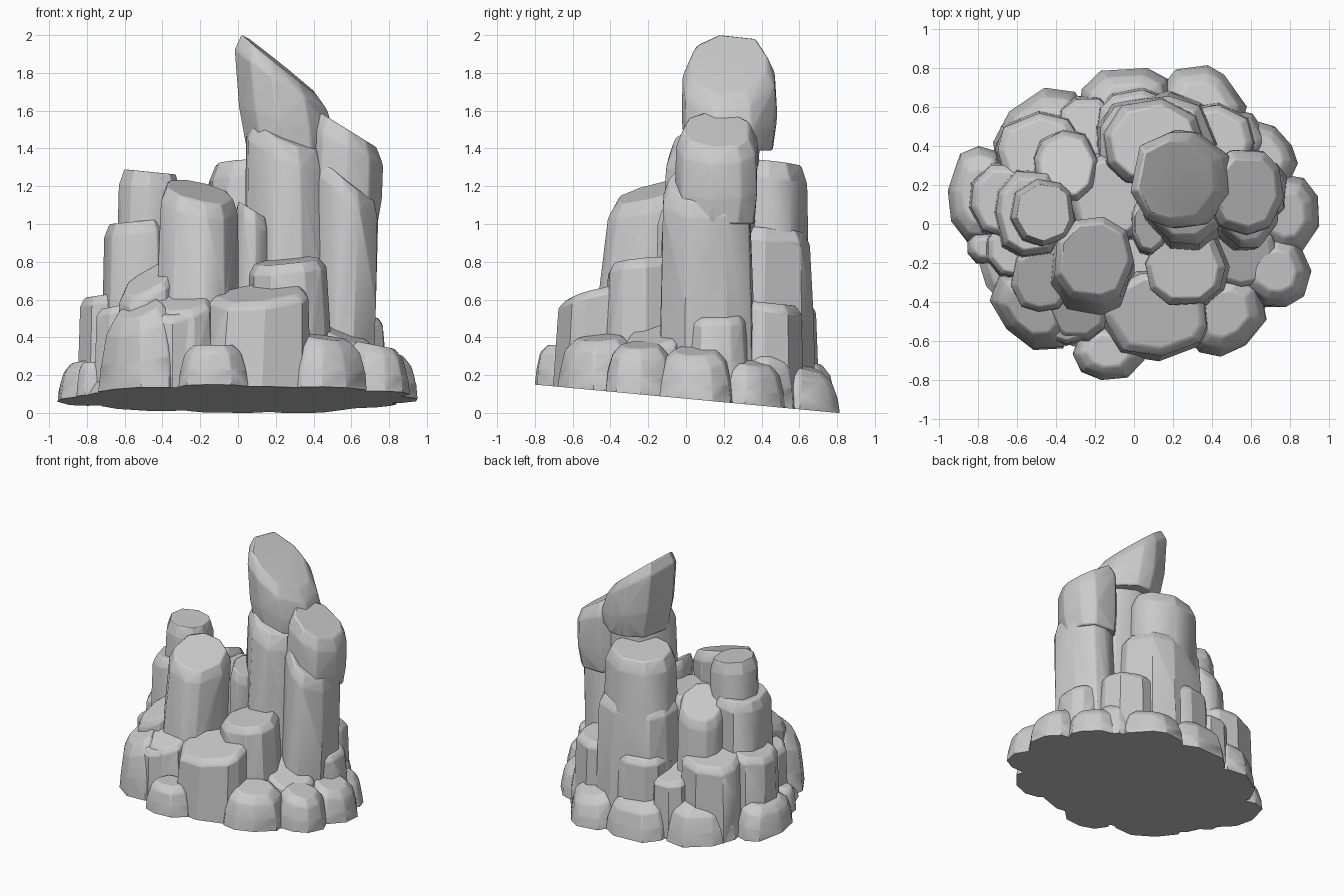
import bpy
import bmesh
import math
import random
from mathutils import Matrix, Vector

cube = bpy.data.objects.get("Cube")
if cube:
    bpy.data.objects.remove(cube, do_unlink=True)

stone = bpy.data.materials.new("grey_stone")
stone.use_nodes = True
GREY = (0.6, 0.6, 0.6, 1)
stone.diffuse_color = GREY
stone.node_tree.nodes["Principled BSDF"].inputs["Base Color"].default_value = GREY

rng = random.Random(11)

# Each profile step: fraction of height, width scale
COLUMN = ((0, 1.04), (0.5, 1.02), (0.93, 0.97), (1, 0.82))
BOULDER = ((0, 1), (0.4, 0.97), (0.8, 0.84), (1, 0.58))
SLAB = ((0, 0.9), (0.35, 1), (0.82, 0.98), (1, 0.8))


def ground(y):
    """Height of the sloping underside."""
    return 0.075 - 0.0935 * y


def outline(w, d, turn, sides):
    """Irregular rounded outline of the given size, turned about z."""
    start = rng.uniform(0, math.tau)
    pts = []
    for i in range(sides):
        a = start + (i + rng.uniform(-0.25, 0.25)) * math.tau / sides
        c, s = math.cos(a), math.sin(a)
        r = (abs(c) ** 2.3 + abs(s) ** 2.3) ** (-1 / 2.3)
        pts.append((r * c, r * s))
    spans = []
    for axis, size in zip(zip(*pts), (w, d)):
        lo, hi = min(axis), max(axis)
        spans.append([(v - (lo + hi) / 2) / (hi - lo) * size for v in axis])
    spin = Matrix.Rotation(math.radians(turn), 2)
    return [spin @ Vector(p) for p in zip(*spans)]


def rock(name, x, y, w, d, top, tilt=(0, 0), lean=(0, 0), bottom=None,
         profile=COLUMN, turn=0, sides=9):
    """Faceted rock: stacked outlines with a tilted top, wrapped in a hull."""
    plan = outline(w, d, turn, sides)
    slope = Vector(tilt)
    rise = max(slope.dot(p) for p in plan) * profile[-1][1]
    bm = bmesh.new()
    for t, scale in profile:
        for p in plan:
            off = p * scale * (1 if t == 0 else rng.uniform(0.95, 1.0))
            px = x + off.x + lean[0] * (t - 1)
            py = y + off.y + lean[1] * (t - 1)
            low = ground(py) if bottom is None else bottom
            high = top - rise + slope.dot(off)
            bm.verts.new((px, py, low + (high - low) * t))
    hull = bmesh.ops.convex_hull(bm, input=bm.verts)
    loose = [g for g in hull["geom_interior"] if isinstance(g, bmesh.types.BMVert)]
    bmesh.ops.delete(bm, geom=loose, context="VERTS")
    bmesh.ops.dissolve_limit(bm, angle_limit=math.radians(2),
                             verts=bm.verts, edges=bm.edges)
    bmesh.ops.recalc_face_normals(bm, faces=bm.faces)
    mesh = bpy.data.meshes.new(name)
    bm.to_mesh(mesh)
    bm.free()
    mesh.materials.append(stone)
    obj = bpy.data.objects.new(name, mesh)
    bpy.context.collection.objects.link(obj)
    # Worn edges, except around the flat underside
    weights = mesh.attributes.new("bevel_weight_edge", "FLOAT", "EDGE")
    for e in mesh.edges:
        ends = [mesh.vertices[i].co for i in e.vertices]
        worn = all(p.z - ground(p.y) > 0.01 for p in ends)
        weights.data[e.index].value = 1.0 if worn else 0.0
    bevel = obj.modifiers.new("worn_edges", "BEVEL")
    bevel.width = 0.01
    bevel.segments = 2
    bevel.limit_method = "WEIGHT"
    bpy.ops.object.select_all(action="DESELECT")
    obj.select_set(True)
    bpy.context.view_layer.objects.active = obj
    bpy.ops.object.shade_smooth_by_angle(angle=math.radians(24))
    return obj


def boulder(name, x, y, w, d, top, tilt=(0, 0), **kw):
    return rock(name, x, y, w, d, top, tilt, profile=BOULDER, **kw)


# Low core that closes the underside between the boulders
boulder("core", 0, 0, 1.64, 1.34, 0.27, tilt=(0, -0.09), sides=16)

# Tall spire with its leaning cap
rock("spire_column", 0.26, 0.15, 0.45, 0.52, 1.59, tilt=(-0.4, 0.3),
     lean=(0, 0.05))
rock("spire_cap", 0.215, 0.225, 0.51, 0.52, 2.01, tilt=(-0.8, 0.05),
     lean=(-0.06, 0), bottom=1.39, profile=SLAB)
rock("side_column", 0.58, 0.11, 0.35, 0.49, 1.36, tilt=(-0.8, 0.1),
     lean=(0.05, 0))
rock("side_cap", 0.58, 0.16, 0.4, 0.45, 1.6, tilt=(-0.62, 0),
     bottom=1.0, lean=(0.02, 0), profile=SLAB)

# Columns behind the spire, stacked in steps
rock("back_column", 0.1, 0.42, 0.54, 0.47, 1.35, tilt=(0.05, -0.1))
rock("back_step", 0.12, 0.42, 0.62, 0.51, 0.99, tilt=(0.05, -0.08))
rock("back_pointed_rock", -0.35, 0.3, 0.34, 0.38, 1.06, tilt=(0.4, -0.4))

# Columns on the right and front
rock("right_column", -0.465, 0.06, 0.34, 0.36, 1.29, tilt=(-0.1, 0),
     lean=(0.02, 0))
rock("right_step", -0.53, 0.05, 0.38, 0.46, 1.03, tilt=(0.1, 0))
rock("front_column", -0.2, -0.18, 0.43, 0.47, 1.24, tilt=(-0.22, 0.27),
     lean=(0.02, 0.1))
rock("inner_column", 0.08, 0.0, 0.19, 0.32, 1.12, tilt=(-0.6, 0))
rock("inner_back_column", -0.12, 0.14, 0.46, 0.46, 0.98)

# Middle tier, front
rock("front_block", 0.11, -0.46, 0.57, 0.45, 0.69, tilt=(0.1, 0.25),
     lean=(0.02, 0.01))
rock("front_upper_block", 0.26, -0.22, 0.43, 0.4, 0.83, tilt=(0.1, 0.1),
     lean=(-0.02, 0))
rock("front_wedge", -0.29, -0.42, 0.33, 0.36, 0.69, tilt=(0.1, 0.5))
rock("front_low_wedge", -0.34, -0.49, 0.3, 0.26, 0.6, tilt=(0.1, 0.4))
rock("front_peak", -0.47, -0.28, 0.33, 0.36, 0.8, tilt=(0.5, 0.4))
boulder("front_corner_rock", -0.53, -0.45, 0.5, 0.3, 0.61, tilt=(0.5, 0.4),
        turn=-45)

# Middle tier, sides and back
rock("right_shelf", -0.68, 0.12, 0.33, 0.38, 0.65, tilt=(0.15, 0))
rock("right_low_shelf", -0.6, -0.13, 0.31, 0.3, 0.6, tilt=(0.2, 0))
rock("right_back_shelf", -0.48, 0.37, 0.46, 0.42, 0.66, tilt=(0.1, -0.15))
rock("back_right_shelf", -0.24, 0.48, 0.32, 0.34, 0.5, tilt=(0, -0.2))
rock("back_shelf", 0.03, 0.5, 0.46, 0.4, 0.61, tilt=(0, -0.1))
rock("back_left_shelf", 0.39, 0.42, 0.46, 0.4, 0.6, tilt=(0, -0.1))
rock("left_shelf", 0.6, 0.17, 0.36, 0.34, 0.56, tilt=(-0.2, 0))
rock("left_front_shelf", 0.54, -0.16, 0.4, 0.34, 0.5, tilt=(-0.4, 0.2))

# Ring of boulders around the foot
boulder("front_boulder", -0.13, -0.65, 0.37, 0.3, 0.36)
boulder("front_left_boulder", 0.47, -0.46, 0.46, 0.38, 0.42,
        tilt=(-0.15, 0.1), turn=40)
boulder("left_front_boulder", 0.73, -0.24, 0.36, 0.37, 0.38, tilt=(-0.2, 0))
boulder("left_boulder", 0.78, 0.05, 0.34, 0.41, 0.36, tilt=(-0.3, 0))
boulder("left_back_boulder", 0.67, 0.35, 0.38, 0.28, 0.29, tilt=(-0.2, -0.2),
        turn=-50)
boulder("back_left_boulder", 0.53, 0.42, 0.32, 0.32, 0.3)
boulder("back_corner_boulder", 0.36, 0.61, 0.46, 0.37, 0.28,
        tilt=(-0.1, -0.3), turn=-40)
boulder("back_boulder", -0.03, 0.61, 0.5, 0.38, 0.3, tilt=(0, -0.2))
boulder("back_right_boulder", -0.47, 0.46, 0.54, 0.4, 0.34,
        tilt=(0.1, -0.2), turn=42)
boulder("right_boulder", -0.79, 0.15, 0.33, 0.5, 0.3, tilt=(0.2, 0))
boulder("right_pebble", -0.77, -0.12, 0.17, 0.17, 0.27)
